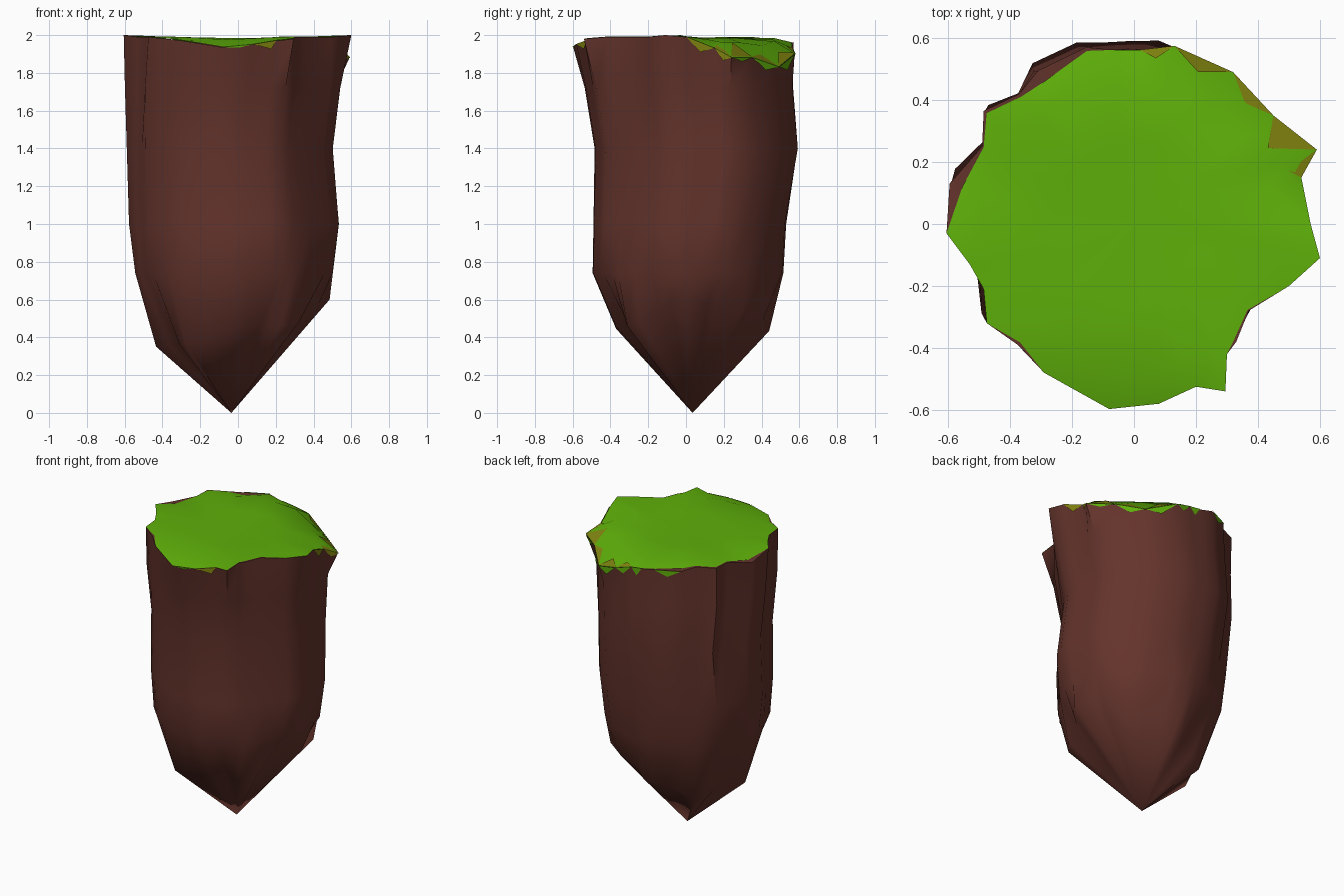
import bpy, bmesh, math

if "Cube" in bpy.data.objects:
    bpy.data.objects.remove(bpy.data.objects["Cube"])

def material(name, rgb):
    m = bpy.data.materials.new(name)
    m.diffuse_color = (*rgb, 1)
    m.use_nodes = True
    m.node_tree.nodes["Principled BSDF"].inputs["Base Color"].default_value = m.diffuse_color
    return m

BROWN = material("earth_brown", (0.128, 0.034, 0.025))
GREEN = material("grass_green", (0.112, 0.43, 0.003))
OLIVE = material("dry_grass", (0.22, 0.23, 0.005))

# Rim of the pillar, counter-clockwise: x, y, z, grass scale
RIM = [
    (.57, 0, 1.99, 1), (.54, .15, 1.93, 1), (.59, .24, 1.88, 1), (.45, .35, 1.88, 1),
    (.32, .49, 1.83, 1), (.13, .575, 1.90, 1), (.02, .562, 1.93, 1),
    (-.06, .562, 1.94, 1), (-.155, .57, 1.96, .98), (-.31, .495, 1.96, .93),
    (-.37, .42, 1.98, .98), (-.485, .365, 1.98, .98), (-.49, .25, 1.98, .99),
    (-.595, .13, 1.96, .93), (-.605, -.03, 2.0, 1), (-.53, -.13, 1.99, 1),
    (-.485, -.21, 1.99, 1), (-.475, -.32, 1.99, 1), (-.375, -.39, 1.98, .98),
    (-.29, -.48, 1.97, 1), (-.08, -.597, 1.935, 1), (.08, -.58, 1.95, 1),
    (.20, -.525, 1.97, 1), (.295, -.54, 1.98, 1), (.30, -.42, 1.99, 1),
    (.33, -.38, 1.99, .98), (.37, -.28, 1.99, .99), (.50, -.20, 1.99, 1),
    (.60, -.11, 2.0, 1)]
N = len(RIM)
ANGLE = [math.atan2(y, x) for x, y, z, s in RIM]

# Cross-sections: z, centre x, centre y, radius x, radius y, share of rim shape
RINGS = [(.74, -.018, .012, .52, .505, .2), (1.0, -.018, .022, .552, .51, .22),
         (1.4, -.04, .06, .54, .54, .28), (1.72, -.025, .02, .562, .55, .35)]
# Shoulder every 45 degrees from +x: radius, height
SHOULDER = [(.485, .6), (.49, .51), (.44, .43), (.42, .3),
            (.44, .35), (.40, .36), (.39, .46), (.42, .46)]

def finish(name, bm, mats, angle):
    me = bpy.data.meshes.new(name)
    bm.to_mesh(me)
    bm.free()
    for m in mats:
        me.materials.append(m)
    ob = bpy.data.objects.new(name, me)
    bpy.context.collection.objects.link(ob)
    bpy.ops.object.select_all(action='DESELECT')
    ob.select_set(True)
    bpy.context.view_layer.objects.active = ob
    bpy.ops.object.shade_smooth_by_angle(angle=math.radians(angle))

def bridge(bm, a, b):
    for i in range(N):
        j = (i + 1) % N
        bm.faces.new((a[i], a[j], b[j], b[i]))

def section(i, cx, cy, rx, ry, bump):
    x, y = RIM[i][:2]
    a, r = ANGLE[i], math.hypot(x, y)
    k = 1 - bump + bump * r / .57
    px, py = cx + rx * k * math.cos(a), cy + ry * k * math.sin(a)
    limit = r * (1.05 if y > .45 else 1.0)
    s = min(1, limit / math.hypot(px, py))
    return px * s, py * s

def shoulder_point(i):
    t = (ANGLE[i] / (math.pi / 4)) % 8
    n, f = int(t), t % 1
    (r0, z0), (r1, z1) = SHOULDER[n], SHOULDER[(n + 1) % 8]
    g = math.sin(math.pi * f) ** 2  # groove between two ridges
    r = (r0 + (r1 - r0) * f) * (1 - .18 * g)
    return r * math.cos(ANGLE[i]), r * math.sin(ANGLE[i]), z0 + (z1 - z0) * f + .01 * g

# Rock pillar: pointed base, fluted shoulder, uneven shaft
bm = bmesh.new()
tip = bm.verts.new((-.035, .035, 0))
rows = [[bm.verts.new(shoulder_point(i)) for i in range(N)]]
for z, *ring in RINGS:
    rows.append([bm.verts.new((*section(i, *ring), z)) for i in range(N)])
rows.append([bm.verts.new((x, y, z)) for x, y, z, s in RIM])
rows.append([bm.verts.new((x * .9, y * .9, z - .005)) for x, y, z, s in RIM])
for i in range(N):
    bm.faces.new((tip, rows[0][(i + 1) % N], rows[0][i]))
for a, b in zip(rows, rows[1:]):
    bridge(bm, a, b)
finish("rock_pillar", bm, [BROWN], 50)

# Grass cap: drooping edge, inner ring and gentle centre
bm = bmesh.new()
edge = [bm.verts.new((x * s, y * s, min(z + .002, 2))) for x, y, z, s in RIM]
inner = [bm.verts.new((x * .82, y * .82, .3 * z + .7 * 1.995)) for x, y, z, s in RIM]
mid = [bm.verts.new((x * .45, y * .45, 1.985)) for x, y, z, s in RIM]
centre = bm.verts.new((0, 0, 1.98))
bridge(bm, edge, inner)
bridge(bm, inner, mid)
for i in range(N):
    bm.faces.new((mid[i], mid[(i + 1) % N], centre))
finish("grass_cap", bm, [GREEN], 60)

# Grass tufts hanging over the rim; dry ones may reach inward as a patch
def tuft(bm, i, drop, dry, reach=0, t=.5):
    (x0, y0, z0, _), (x1, y1, z1, _) = RIM[i], RIM[(i + 1) % N]
    px, py, pz = (u + (v - u) * t for u, v in ((x0, x1), (y0, y1), (z0, z1)))
    o = 1.008
    f = bm.faces.new([bm.verts.new(v) for v in (
        (x0 * o, y0 * o, z0 + .002), (px * o, py * o, pz - drop),
        (x1 * o, y1 * o, z1 + .002))])
    f.material_index = dry
    if reach:
        w = reach / .18
        q = (px * (1 - reach), py * (1 - reach),
             pz * (1 - .7 * w) + 1.995 * .7 * w + .006)
        f = bm.faces.new([bm.verts.new(v) for v in (
            (x0, y0, z0 + .006), (x1, y1, z1 + .006), q)])
        f.material_index = 1

bm = bmesh.new()
for args in [(0, .05, 1), (1, .04, 1, .12), (2, .02, 0, .17), (3, .04, 0, .07),
             (4, .05, 0, .08), (5, .04, 0, .06), (6, .05, 0), (8, .04, 0),
             (20, .01, 0), (21, .04, 1, 0, .8)]:
    tuft(bm, *args)
finish("grass_tufts", bm, [GREEN, OLIVE], 30)
